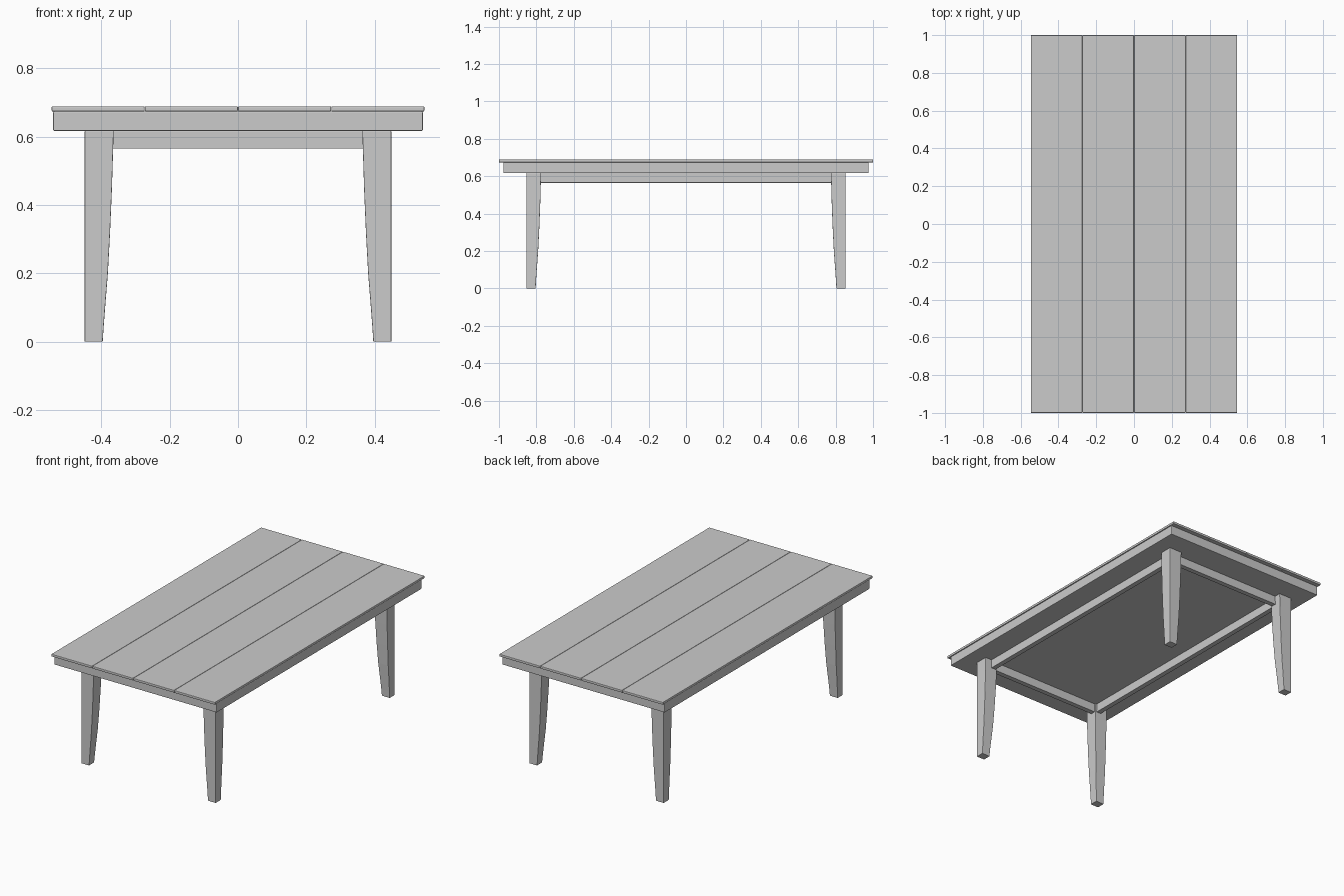
import bpy
import bmesh

if "Cube" in bpy.data.objects:
    bpy.data.objects.remove(bpy.data.objects["Cube"])


def finish(bm, name, bevel):
    """Turn a bmesh into an object with softened edges."""
    bmesh.ops.recalc_face_normals(bm, faces=bm.faces)
    mesh = bpy.data.meshes.new(name)
    bm.to_mesh(mesh)
    bm.free()
    ob = bpy.data.objects.new(name, mesh)
    bpy.context.collection.objects.link(ob)
    if bevel:
        mod = ob.modifiers.new("Bevel", 'BEVEL')
        mod.width = bevel
        mod.segments = 2
        mod.limit_method = 'ANGLE'
    return ob


def box(name, lo, hi, bevel=0.0):
    bm = bmesh.new()
    bmesh.ops.create_cube(bm, size=1)
    for v in bm.verts:
        v.co = [(a + b) / 2 + c * (b - a) for a, b, c in zip(lo, hi, v.co)]
    return finish(bm, name, bevel)


# Tabletop planks running along y
PLANK = 0.273
for i in range(4):
    x = (i - 2) * PLANK
    box(f"top_plank_{i + 1}", (x + 0.0005, -1, 0.674),
        (x + PLANK - 0.0005, 1, 0.689), 0.003)

# Thick slab under the planks
box("under_slab", (-0.541, -0.976, 0.617), (0.541, 0.976, 0.674), 0.003)

# Legs: outer faces straight, inner faces curve inward towards the foot
LEG_X, LEG_Y = 0.449, 0.853
PROFILE = [(0.0, 0.053), (0.04, 0.0555), (0.1, 0.060), (0.2, 0.068),
           (0.32, 0.0745), (0.45, 0.080), (0.617, 0.085)]


def leg(name, sx, sy):
    bm = bmesh.new()
    rings = []
    for z, w in PROFILE:
        ix, iy = LEG_X - w, LEG_Y - w * 0.92
        corners = [(LEG_X, LEG_Y), (ix, LEG_Y), (ix, iy), (LEG_X, iy)]
        rings.append([bm.verts.new((sx * x, sy * y, z)) for x, y in corners])
    for a, b in zip(rings, rings[1:]):
        for i in range(4):
            j = (i + 1) % 4
            bm.faces.new((a[i], a[j], b[j], b[i]))
    bm.faces.new(rings[0])
    bm.faces.new(rings[-1])
    return finish(bm, name, 0.002)


for sy, row in ((-1, "front"), (1, "back")):
    for sx, side in ((-1, "left"), (1, "right")):
        leg(f"{row}_{side}_leg", sx, sy)

# Apron rails between the legs, set back from the outer leg faces
Z0, Z1 = 0.565, 0.617
for s, side in ((-1, "left"), (1, "right")):
    a, b = sorted((s * 0.375, s * 0.405))
    box(f"{side}_rail", (a, -0.785, Z0), (b, 0.785, Z1), 0.001)
for s, row in ((-1, "front"), (1, "back")):
    a, b = sorted((s * 0.783, s * 0.813))
    box(f"{row}_rail", (-0.375, a, Z0), (0.375, b, Z1), 0.001)
